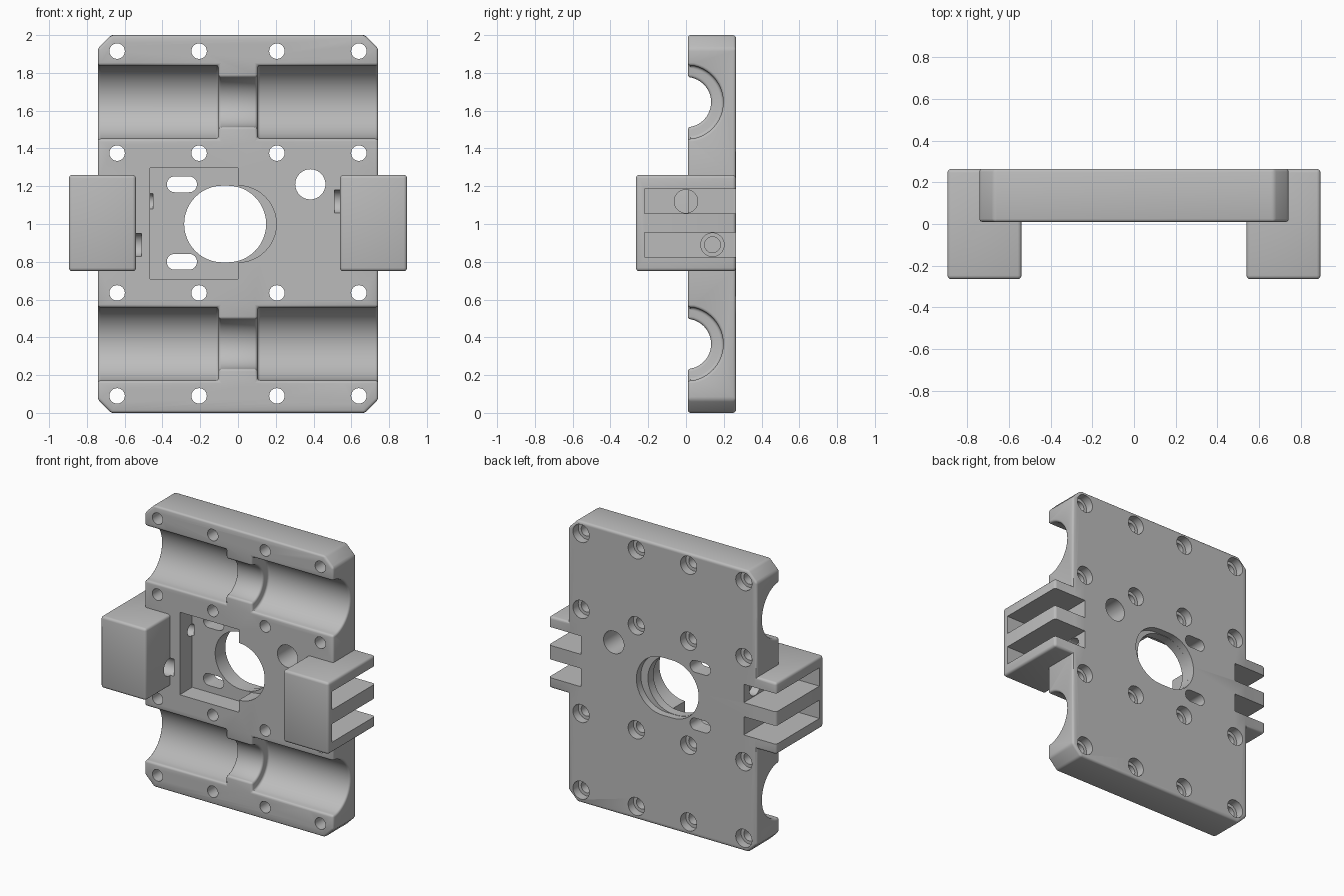
import bpy, bmesh, math
from mathutils import Vector

if "Cube" in bpy.data.objects:
    bpy.data.objects.remove(bpy.data.objects["Cube"])

grey = bpy.data.materials.new("plain grey")
grey.use_nodes = True
grey.diffuse_color = (0.5, 0.5, 0.5, 1)
grey.node_tree.nodes["Principled BSDF"].inputs["Base Color"].default_value = (0.5, 0.5, 0.5, 1)

BACK, FRONT = 0.265, 0.01


def prism(name, points, axis, start, end):
    """Extrude a 2D outline along one axis."""
    place = {"X": lambda u, v, w: (w, u, v),
             "Y": lambda u, v, w: (u, w, v),
             "Z": lambda u, v, w: (u, v, w)}[axis]
    bm = bmesh.new()
    face = bm.faces.new([bm.verts.new(place(u, v, start)) for u, v in points])
    grown = bmesh.ops.extrude_face_region(bm, geom=[face])
    moved = [g for g in grown["geom"] if isinstance(g, bmesh.types.BMVert)]
    bmesh.ops.translate(bm, verts=moved, vec=Vector(place(0, 0, end - start)))
    bmesh.ops.recalc_face_normals(bm, faces=bm.faces)
    mesh = bpy.data.meshes.new(name)
    bm.to_mesh(mesh)
    bm.free()
    mesh.materials.append(grey)
    obj = bpy.data.objects.new(name, mesh)
    bpy.context.collection.objects.link(obj)
    return obj


def box(u0, u1, v0, v1):
    return [(u0, v0), (u1, v0), (u1, v1), (u0, v1)]


def stadium(u, v, radius, half=0.0, steps=32):
    """Circle outline, stretched along u when half is above zero."""
    points = []
    for side, turn in ((half, -math.pi / 2), (-half, math.pi / 2)):
        for i in range(steps // 2 + (1 if half else 0)):
            a = turn + 2 * math.pi * i / steps
            points.append((u + side + radius * math.cos(a), v + radius * math.sin(a)))
    return points


def apply(obj, modifier):
    bpy.context.view_layer.objects.active = obj
    bpy.ops.object.modifier_apply(modifier=modifier.name)


def combine(obj, other, operation="DIFFERENCE"):
    mod = obj.modifiers.new("combine", "BOOLEAN")
    mod.operation, mod.solver, mod.object = operation, "EXACT", other
    other.hide_render = True
    apply(obj, mod)
    bpy.data.objects.remove(other)


def cut(obj, points, axis, start, end):
    combine(obj, prism("cutter", points, axis, start, end))


def soften(obj, width):
    mod = obj.modifiers.new("soft edges", "BEVEL")
    mod.width, mod.segments = width, 3
    mod.limit_method, mod.angle_limit = "ANGLE", math.radians(40)
    apply(obj, mod)


def groove(z, radius):
    arc = [(radius * math.sin(a), z - radius * math.cos(a))
           for a in (math.radians(12 + 156 * i / 22) for i in range(23))]
    return [(-0.1, z - radius)] + arc + [(-0.1, z + radius)]


# Plate with chamfered corners
w, c = 0.742, 0.07
plate = prism("carriage_plate",
              [(-w + c, 0), (w - c, 0), (w, c), (w, 2 - c),
               (w - c, 2), (-w + c, 2), (-w, 2 - c), (-w, c)], "Y", FRONT, BACK)

# Bearing grooves: wide at both ends, narrow in the middle
for z in (0.365, 1.645):
    cut(plate, groove(z, 0.133), "X", -0.5, 0.5)
    for s in (-1, 1):
        cut(plate, groove(z, 0.197), "X", s * 0.103, s * 1.0)
soften(plate, 0.015)

# Side blocks that wrap round the plate edges
for s in (-1, 1):
    outline = [(0.895, -0.265), (0.54, -0.265), (0.54, 0.1),
               (0.7, 0.1), (0.7, BACK - 0.0005), (0.895, BACK - 0.0005)]
    block = prism("side_block", [(s * x, y) for x, y in outline], "Z", 0.75, 1.26)
    soften(block, 0.018)
    combine(plate, block, "UNION")

# Belt slots, clamp tunnels and screw tunnels, turned half round on the other side
for s in (-1, 1):
    for z in (0.89, 1.12):
        cut(plate, box(-0.22, 0.4, z - 0.065, z + 0.065), "X", s * 0.64, s * 1.0)
    clamp_z, screw_z = 1.005 + s * 0.115, 1.005 - s * 0.115
    cut(plate, stadium(0.0, clamp_z, 0.062), "X", s * 0.51, s * 0.66)
    cut(plate, stadium(0.14, screw_z, 0.062), "X", s * 0.58, s * 0.66)
    cut(plate, stadium(0.14, screw_z, 0.042), "X", s * 0.45, s * 0.66)

# Motor recess with its round opening
cut(plate, box(-0.465, 0, 0.71, 1.297), "Y", -0.1, 0.15)
cut(plate, stadium(0, 1, 0.203, steps=48), "Y", -0.1, 0.152)
cut(plate, stadium(-0.068, 1, 0.203, 0.014, 48), "Y", -0.1, 0.4)
cut(plate, stadium(-0.04, 1, 0.205, 0.04, 48), "Y", 0.215, 0.4)
for z in (0.8, 1.21):
    cut(plate, stadium(-0.297, z, 0.042, 0.038), "Y", 0.0, 0.4)

# Large side hole
cut(plate, stadium(0.383, 1.21, 0.08), "Y", -0.1, 0.4)

# Screw holes with wider seats at the back
for x in (-0.64, -0.206, 0.206, 0.64):
    for z in (0.09, 0.635, 1.375, 1.915):
        cut(plate, stadium(x, z, 0.041, steps=24), "Y", -0.1, 0.4)
        cut(plate, stadium(x, z, 0.064, steps=24), "Y", 0.205, 0.4)

# Smooth curves, sharp edges
bpy.ops.object.select_all(action="DESELECT")
plate.select_set(True)
bpy.context.view_layer.objects.active = plate
bpy.ops.object.shade_smooth_by_angle(angle=math.radians(32))
